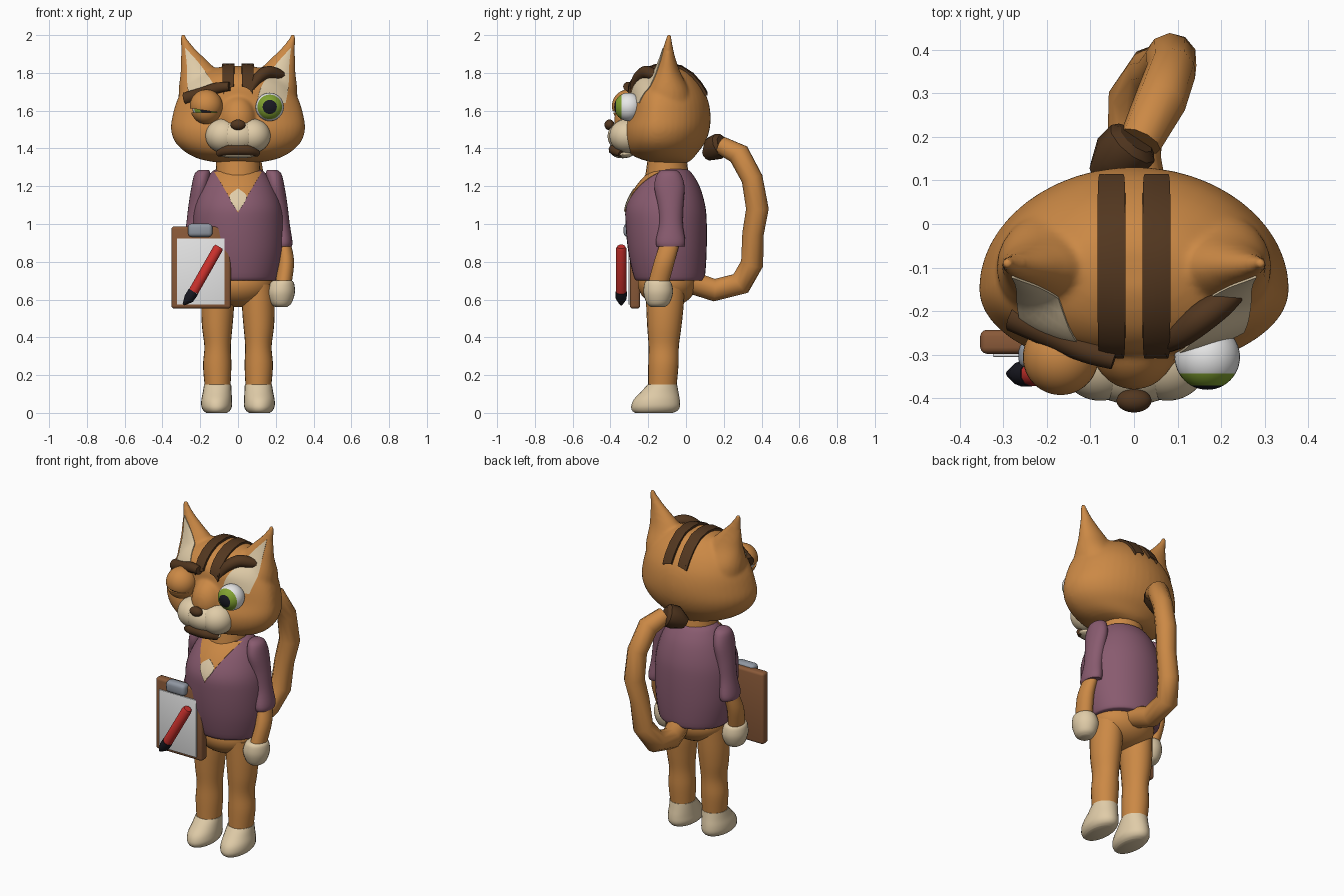
import bpy, bmesh, math
from mathutils import Vector, Matrix
from mathutils.bvhtree import BVHTree

cube = bpy.data.objects.get("Cube")
if cube:
    bpy.data.objects.remove(cube, do_unlink=True)


def material(name, r, g, b):
    m = bpy.data.materials.new(name)
    m.use_nodes = True
    m.diffuse_color = (r, g, b, 1)
    m.node_tree.nodes["Principled BSDF"].inputs["Base Color"].default_value = (r, g, b, 1)
    return m


FUR = material("orange fur", 0.6, 0.25, 0.06)
SHIRT = material("purple shirt", 0.25, 0.105, 0.16)
CREAM = material("cream fur", 0.74, 0.6, 0.39)
DARK = material("dark brown fur", 0.085, 0.038, 0.014)
BOARD = material("board brown", 0.25, 0.1, 0.04)
WHITE = material("white", 0.8, 0.8, 0.8)
GREEN = material("iris green", 0.22, 0.36, 0.03)
BLACK = material("black", 0.01, 0.01, 0.016)
RED = material("red", 0.58, 0.03, 0.025)
GREY = material("metal grey", 0.28, 0.31, 0.36)


# --- helpers ---
def finish(name, mesh, *mats, angle=50):
    for m in mats:
        mesh.materials.append(m)
    mesh.shade_smooth()
    mesh.set_sharp_from_angle(angle=math.radians(angle))
    ob = bpy.data.objects.new(name, mesh)
    bpy.context.collection.objects.link(ob)
    return ob


def from_bmesh(name, bm, *mats, angle=50):
    bmesh.ops.recalc_face_normals(bm, faces=bm.faces[:])
    mesh = bpy.data.meshes.new(name)
    bm.to_mesh(mesh)
    bm.free()
    return finish(name, mesh, *mats, angle=angle)


def bake(ob):
    """Evaluated mesh of an object, which is then removed."""
    deps = bpy.context.evaluated_depsgraph_get()
    mesh = bpy.data.meshes.new_from_object(ob.evaluated_get(deps))
    mesh.materials.clear()
    bpy.data.objects.remove(ob, do_unlink=True)
    return mesh


def resample(points, steps):
    """Catmull-Rom curve through tuples of any size."""
    p = [Vector(q) for q in points]
    p = [p[0]] + p + [p[-1]]
    out = []
    for a, b, c, d in zip(p, p[1:], p[2:], p[3:]):
        for i in range(steps):
            t = i / steps
            out.append(b + (c - a) * t / 2 + (a * 2 - b * 5 + c * 4 - d) * t * t / 2
                       + (b * 3 - a - c * 3 + d) * t ** 3 / 2)
    return out + [p[-1]]


def skin(name, mat, rings):
    bm = bmesh.new()
    rows = [[bm.verts.new(p) for p in ring] for ring in rings]
    n = len(rows[0])
    for a, b in zip(rows, rows[1:]):
        for i in range(n):
            j = (i + 1) % n
            bm.faces.new((a[i], a[j], b[j], b[i]))
    bm.faces.new(rows[0])
    bm.faces.new(rows[-1])
    bmesh.ops.remove_doubles(bm, verts=bm.verts[:], dist=1e-5)
    return from_bmesh(name, bm, mat)


def loft(name, mat, levels, side=1, sides=24):
    """Stacked ovals: height, centre x, centre y, radius x, front radius, optional back radius."""
    rings = []
    for z, cx, cy, rx, front, *back in resample(levels, 4):
        ring = []
        for i in range(sides):
            a = math.tau * i / sides
            ry = back[0] if back and math.sin(a) > 0 else front
            ring.append(Vector((side * cx + rx * math.cos(a), cy + ry * math.sin(a), z)))
        rings.append(ring)
    return skin(name, mat, rings)


def ball_bmesh(centre, radii):
    bm = bmesh.new()
    m = Matrix.Translation(centre) @ Matrix.Diagonal((*radii, 1)) @ Matrix.Rotation(math.pi / 2, 4, "X")
    bmesh.ops.create_uvsphere(bm, u_segments=32, v_segments=24, radius=1, matrix=m)
    return bm


def ball(name, mat, centre, radii):
    return from_bmesh(name, ball_bmesh(centre, radii), mat)


def box(name, mat, centre, size, bevel):
    bm = bmesh.new()
    bmesh.ops.create_cube(bm, size=1, matrix=Matrix.Translation(centre) @ Matrix.Diagonal((*size, 1)))
    bmesh.ops.bevel(bm, geom=bm.edges[:], offset=bevel, segments=3, affect="EDGES", profile=0.5)
    return from_bmesh(name, bm, mat, angle=35)


def tube(name, mat, points):
    """Round tube: x, y, z, radius."""
    curve = bpy.data.curves.new(name, "CURVE")
    curve.dimensions = "3D"
    curve.bevel_depth = 1
    curve.bevel_resolution = 3
    curve.use_fill_caps = True
    spline = curve.splines.new("POLY")
    spline.points.add(len(points) - 1)
    for sp, (x, y, z, r) in zip(spline.points, points):
        sp.co = (x, y, z, 1)
        sp.radius = r
    ob = bpy.data.objects.new(name + " path", curve)
    bpy.context.collection.objects.link(ob)
    return finish(name, bake(ob), mat)


def tree_of(ob):
    return BVHTree.FromPolygons([v.co for v in ob.data.vertices], [p.vertices[:] for p in ob.data.polygons])


def drape(name, mat, edge_a, edge_b, tree, lift, top=False, side=1, cols=10):
    """Plate between two outlines, laid on a surface from the front or the top."""
    ray = Vector((0, 0, -1)) if top else Vector((0, 1, 0))
    rings = []
    for a, b in zip(resample(edge_a, 6), resample(edge_b, 6)):
        outer, inner = [], []
        for i in range(cols + 1):
            u, v = a.lerp(b, i / cols)
            start = Vector((side * u, v, 3)) if top else Vector((side * u, -2, v))
            hit, normal = tree.ray_cast(start, ray)[:2]
            if hit is None:
                hit, normal = tree.find_nearest(start + ray * 1.8)[:2]
            outer.append(hit + normal * lift)
            inner.append(hit - normal * 0.004)
        rings.append(outer + inner[::-1])
    return skin(name, mat, rings)


# --- head: skull, snout and ears fused into one skin ---
pieces = [ball("snout", FUR, (0, -0.27, 1.55), (0.1, 0.11, 0.13)), loft("skull", FUR, [
    (1.32, 0, -0.08, 0.07, 0.06, 0.08), (1.34, 0, -0.12, 0.19, 0.11, 0.15),
    (1.375, 0, -0.14, 0.27, 0.16, 0.2), (1.43, 0, -0.15, 0.33, 0.18, 0.25),
    (1.5, 0, -0.15, 0.355, 0.185, 0.275), (1.58, 0, -0.15, 0.345, 0.16, 0.28),
    (1.66, 0, -0.14, 0.32, 0.16, 0.255), (1.73, 0, -0.13, 0.275, 0.163, 0.21),
    (1.785, 0, -0.12, 0.21, 0.135, 0.155), (1.82, 0, -0.1, 0.14, 0.1, 0.09),
    (1.836, 0, -0.1, 0.07, 0.05, 0.04)], sides=48)]
for s in (1, -1):
    pieces.append(loft("ear", FUR, [
        (1.6, 0.19, -0.1, 0.12, 0.13), (1.7, 0.195, -0.1, 0.12, 0.12), (1.8, 0.205, -0.1, 0.1, 0.072),
        (1.87, 0.235, -0.097, 0.068, 0.044), (1.93, 0.263, -0.095, 0.038, 0.028),
        (1.98, 0.284, -0.092, 0.02, 0.018), (2.01, 0.292, -0.09, 0.012, 0.012)], s))
bm = bmesh.new()
for ob in pieces:
    bm.from_mesh(ob.data)
    bpy.data.objects.remove(ob, do_unlink=True)
raw = from_bmesh("raw head", bm)
remesh = raw.modifiers.new("fuse", "REMESH")
remesh.mode = "VOXEL"
remesh.voxel_size = 0.01
relax = raw.modifiers.new("relax", "SMOOTH")
relax.factor = 0.5
relax.iterations = 8
head_mesh = bake(raw)
# ear tips regain the height lost by relaxing
peak = max(v.co.z for v in head_mesh.vertices)
for v in head_mesh.vertices:
    if v.co.z > 1.85:
        v.co.z = 1.85 + (v.co.z - 1.85) * 0.15 / (peak - 1.85)
face = tree_of(finish("head", head_mesh, FUR, angle=80))

# --- head markings ---
for s, label in ((1, "left"), (-1, "right")):
    drape(label + " inner ear", CREAM, [(0.277, 1.93), (0.2, 1.84), (0.125, 1.73), (0.1, 1.64)],
          [(0.279, 1.93), (0.268, 1.83), (0.265, 1.73), (0.25, 1.64)], face, 0.005, side=s)
    drape(label + " head stripe", DARK, [(0.028, -0.285), (0.02, -0.26), (0.02, 0.07), (0.028, 0.09)],
          [(0.07, -0.285), (0.08, -0.26), (0.08, 0.07), (0.07, 0.09)], face, 0.015, top=True, side=s)
tube("left brow", DARK, resample([
    (0.07, -0.28, 1.715, 0.018), (0.105, -0.255, 1.77, 0.03), (0.155, -0.215, 1.802, 0.035),
    (0.21, -0.175, 1.792, 0.03), (0.268, -0.13, 1.775, 0.012)], 4))
tube("right brow", DARK, resample([
    (-0.045, -0.31, 1.728, 0.024), (-0.11, -0.288, 1.72, 0.03), (-0.19, -0.25, 1.69, 0.034),
    (-0.278, -0.212, 1.664, 0.034)], 4))

# --- eyes, with iris and pupil chosen by angle from the front ---
for s, label in ((1, "left"), (-1, "right")):
    centre = Vector((0.168 * s, -0.305, 1.62))
    bm = ball_bmesh(centre, (0.075,) * 3)
    for f in bm.faces:
        facing = -(f.calc_center_median() - centre).normalized().y
        f.material_index = 2 if facing > math.cos(0.48) else 1 if facing > math.cos(0.98) else 0
    from_bmesh(label + " eye", bm, WHITE, GREEN, BLACK)
for label, radius, centre_z, height, normal in (("upper", 0.087, 1.625, 1.6, (-0.15, 0, -1)),
                                                ("lower", 0.083, 1.612, 1.589, (0, 0, 1))):
    bm = ball_bmesh((-0.168, -0.305, centre_z), (radius,) * 3)
    cut = bmesh.ops.bisect_plane(bm, geom=bm.verts[:] + bm.edges[:] + bm.faces[:], clear_outer=True,
                                 plane_co=(-0.168, -0.3, height), plane_no=normal)
    bmesh.ops.edgeloop_fill(bm, edges=[e for e in cut["geom_cut"] if isinstance(e, bmesh.types.BMEdge)])
    from_bmesh("right " + label + " eyelid", bm, FUR)

# --- muzzle ---
ball("muzzle", CREAM, (0, -0.3, 1.465), (0.13, 0.115, 0.095))
for s, label in ((1, "left"), (-1, "right")):
    ball(label + " muzzle cheek", CREAM, (0.077 * s, -0.31, 1.467), (0.095, 0.095, 0.09))
ball("chin", CREAM, (0, -0.335, 1.37), (0.11, 0.055, 0.022))
ball("nose", DARK, (0, -0.405, 1.525), (0.04, 0.027, 0.028))
tube("mouth", DARK, resample([(-0.105, -0.345, 1.372, 0.017), (-0.06, -0.375, 1.39, 0.027),
                              (0, -0.38, 1.394, 0.03), (0.06, -0.375, 1.39, 0.027),
                              (0.105, -0.345, 1.372, 0.017)], 4))

# --- body ---
torso = loft("shirt", SHIRT, [
    (0.7, 0, -0.085, 0.195, 0.172), (0.72, 0, -0.088, 0.21, 0.188), (0.85, 0, -0.098, 0.235, 0.207),
    (1.0, 0, -0.105, 0.24, 0.215), (1.1, 0, -0.107, 0.228, 0.208), (1.2, 0, -0.095, 0.19, 0.167),
    (1.27, 0, -0.085, 0.145, 0.115), (1.29, 0, -0.085, 0.115, 0.09)], sides=40)
chest = tree_of(torso)
drape("neckline", FUR, [(-0.125, 1.275), (-0.06, 1.165), (0, 1.06)],
      [(0.125, 1.275), (0.06, 1.165), (0, 1.06)], chest, 0.003, cols=20)
drape("chest tuft", CREAM, [(0, 1.185), (-0.045, 1.14), (0, 1.065)],
      [(0, 1.185), (0.045, 1.14), (0, 1.065)], chest, 0.007)
loft("neck", FUR, [(1.2, 0, -0.1, 0.12, 0.125), (1.28, 0, -0.1, 0.118, 0.112), (1.37, 0, -0.1, 0.112, 0.1)])
ball("hips", FUR, (0, -0.1, 0.685), (0.188, 0.155, 0.125))

# --- limbs ---
for s, label in ((1, "left"), (-1, "right")):
    loft(label + " leg", FUR, [
        (0.68, 0.105, -0.11, 0.083, 0.105), (0.55, 0.108, -0.112, 0.086, 0.098),
        (0.45, 0.11, -0.115, 0.08, 0.09), (0.35, 0.108, -0.118, 0.07, 0.08),
        (0.25, 0.11, -0.12, 0.075, 0.08), (0.14, 0.108, -0.125, 0.068, 0.075)], s)
    loft(label + " foot", CREAM, [
        (0, 0.113, -0.17, 0.055, 0.1), (0.012, 0.113, -0.165, 0.07, 0.12), (0.035, 0.113, -0.161, 0.081, 0.129),
        (0.07, 0.113, -0.155, 0.081, 0.122), (0.11, 0.11, -0.14, 0.076, 0.1), (0.15, 0.108, -0.125, 0.072, 0.078)], s)
    loft(label + " sleeve", SHIRT, [
        (1.287, 0.18, -0.09, 0.025, 0.035), (1.265, 0.188, -0.09, 0.042, 0.062), (1.2, 0.198, -0.088, 0.048, 0.08),
        (1.1, 0.212, -0.082, 0.05, 0.068), (1.0, 0.226, -0.08, 0.048, 0.063),
        (0.91, 0.24, -0.082, 0.048, 0.078), (0.88, 0.241, -0.082, 0.044, 0.072)], s)
    loft(label + " forearm", FUR, [
        (0.9, 0.243, -0.085, 0.036, 0.052), (0.8, 0.255, -0.115, 0.042, 0.055), (0.67, 0.238, -0.15, 0.044, 0.055)], s)
    loft(label + " hand", CREAM, [
        (0.56, 0.228, -0.15, 0.03, 0.035), (0.58, 0.228, -0.148, 0.055, 0.06), (0.635, 0.228, -0.147, 0.073, 0.078),
        (0.685, 0.233, -0.148, 0.064, 0.072), (0.702, 0.236, -0.15, 0.048, 0.058)], s)

# --- tail ---
tube("tail", FUR, [
    (0.02, 0.03, 0.69, 0.062), (0, 0.15, 0.65, 0.062), (0.005, 0.29, 0.685, 0.064), (0.045, 0.35, 0.79, 0.06),
    (0.065, 0.355, 0.95, 0.057), (0.085, 0.378, 1.08, 0.06), (0.085, 0.35, 1.24, 0.057),
    (0.06, 0.28, 1.37, 0.06), (0.015, 0.19, 1.415, 0.05)])
tube("tail tip", DARK, [(0.005, 0.195, 1.425, 0.045), (-0.003, 0.185, 1.42, 0.065),
                        (-0.035, 0.15, 1.4, 0.067), (-0.075, 0.115, 1.365, 0.035)])

# --- clipboard and pencil ---
box("clipboard", BOARD, (-0.195, -0.27, 0.77), (0.315, 0.055, 0.435), 0.015)
box("paper", WHITE, (-0.197, -0.3, 0.748), (0.252, 0.009, 0.35), 0.001)
box("clip", GREY, (-0.2, -0.3, 0.967), (0.13, 0.06, 0.07), 0.02)
tube("pencil", RED, [(-0.1, -0.343, 0.88, 0.022), (-0.106, -0.343, 0.87, 0.028), (-0.236, -0.343, 0.642, 0.028)])
tube("pencil tip", BLACK, [(-0.236, -0.343, 0.642, 0.03), (-0.26, -0.343, 0.605, 0.029), (-0.288, -0.343, 0.573, 0.007)])
